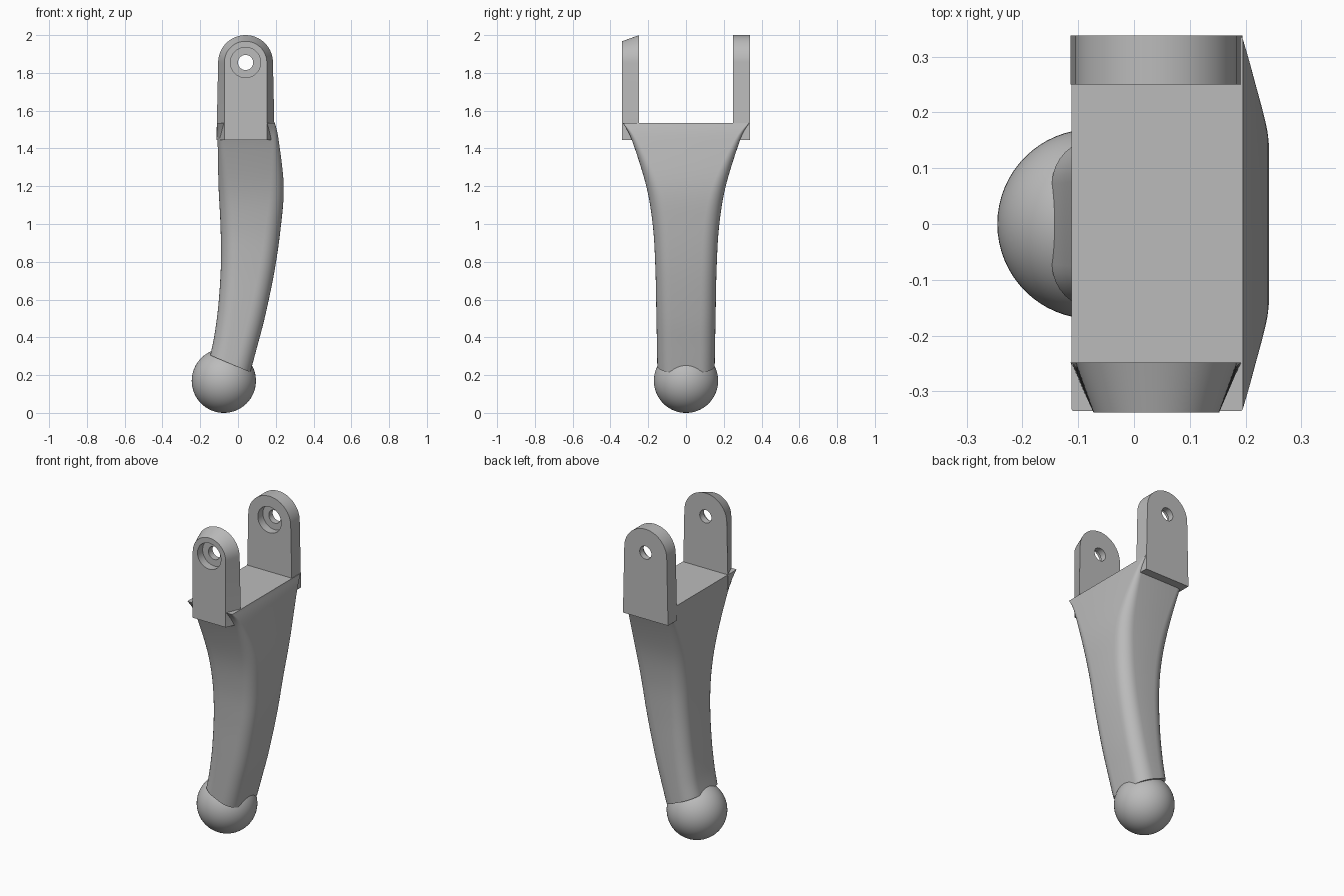
import bpy, bmesh
from math import pi, sin, cos, tan, atan, atan2

cube = bpy.data.objects.get("Cube")
if cube:
    bpy.data.objects.remove(cube)

grey = bpy.data.materials.new("plain grey")
grey.use_nodes = True
grey.diffuse_color = (0.5, 0.5, 0.5, 1)
grey.node_tree.nodes["Principled BSDF"].inputs["Base Color"].default_value = (0.5, 0.5, 0.5, 1)


def finish(obj, angle):
    obj.data.materials.append(grey)
    bpy.ops.object.select_all(action='DESELECT')
    obj.select_set(True)
    bpy.context.view_layer.objects.active = obj
    bpy.ops.object.shade_smooth_by_angle(angle=angle)


def loft(name, rings, closed=False, angle=0.6):
    """Skin equal-length rings; closed joins last to first, otherwise cap the ends."""
    bm = bmesh.new()
    loops = [[bm.verts.new(p) for p in ring] for ring in rings]
    n = len(rings[0])
    pairs = list(zip(loops, loops[1:]))
    if closed:
        pairs.append((loops[-1], loops[0]))
    else:
        bm.faces.new(loops[0])
        bm.faces.new(loops[-1])
    for a, b in pairs:
        for i in range(n):
            j = (i + 1) % n
            bm.faces.new((a[i], a[j], b[j], b[i]))
    bmesh.ops.recalc_face_normals(bm, faces=bm.faces)
    mesh = bpy.data.meshes.new(name)
    bm.to_mesh(mesh)
    bm.free()
    obj = bpy.data.objects.new(name, mesh)
    bpy.context.collection.objects.link(obj)
    finish(obj, angle)


# Curved handle body: left x, left z, right x, right z, half depth, corner radius
SECTIONS = [
    (-0.112, 1.535, 0.195, 1.535, 0.335, 0.004),
    (-0.108, 1.445, 0.215, 1.445, 0.287, 0.03),
    (-0.103, 1.2, 0.242, 1.2, 0.21, 0.07),
    (-0.093, 1.0, 0.226, 0.98, 0.175, 0.08),
    (-0.09, 0.8, 0.193, 0.75, 0.162, 0.08),
    (-0.103, 0.58, 0.143, 0.51, 0.157, 0.08),
    (-0.125, 0.41, 0.1, 0.345, 0.154, 0.08),
    (-0.147, 0.305, 0.065, 0.215, 0.152, 0.08),
]


def spline(points, steps):
    """Smooth curve through all the given tuples."""
    padded = [points[0]] + points + [points[-1]]
    out = []
    for p0, p1, p2, p3 in zip(padded, padded[1:], padded[2:], padded[3:]):
        for s in range(steps):
            t = s / steps
            out.append(tuple(
                b + 0.5 * t * (c - a + t * (2*a - 5*b + 4*c - d + t * (3*(b - c) + d - a)))
                for a, b, c, d in zip(p0, p1, p2, p3)))
    return out + [points[-1]]


def body_ring(xl, zl, xr, zr, half, rad):
    width = xr - xl
    ring = []
    for q, (sx, sy) in enumerate([(1, 1), (-1, 1), (-1, -1), (1, -1)]):
        for k in range(9):
            a = (q + k / 8) * pi / 2
            u = 0.5 + (sx * (width / 2 - rad) + rad * cos(a)) / width
            y = sy * (half - rad) + rad * sin(a)
            ring.append((xl + u * width, y, zl + u * (zr - zl)))
    return ring


loft("handle_body", [body_ring(*s) for s in spline(SECTIONS, 6)])

# Drilled lugs with a rounded top and a stepped bolt hole
CX, CZ, DROP = 0.04, 1.855, 0.41


def arch(r, flare):
    """Arch outline around the hole centre, widening by flare at the foot."""
    corner = atan(DROP / r)
    pts = [(r * cos(i * pi / 40), r * sin(i * pi / 40)) for i in range(41)]
    side = []
    for k in range(1, 11):
        z = r * tan(k / 10 * corner)
        side.append((r + flare * z / DROP, -z))
    foot = r + flare
    half = atan(foot / DROP)
    base = [(DROP * tan(half * k / 6), -DROP) for k in range(-5, 6)]
    return pts + [(-x, z) for x, z in side] + base + side[::-1]


def lug(name, y0, y1, front_r, front_flare):
    back = arch(0.145, 0.009)
    front = arch(front_r, front_flare)
    angles = [atan2(z, x) for x, z in back]

    def place(pts, y):
        return [(CX + x, y, CZ + z) for x, z in pts]

    def hole(r, y):
        return place([(r * cos(a), r * sin(a)) for a in angles], y)

    step = y0 + 0.05
    loft(name, [place(front, y0), place(back, y1), hole(0.04, y1), hole(0.04, step),
                hole(0.08, step), hole(0.08, y0)], closed=True, angle=0.45)


lug("front_lug", -0.338, -0.248, 0.1125, 0.0)
lug("back_lug", 0.25, 0.338, 0.145, 0.009)

# Ball at the lower end
bpy.ops.mesh.primitive_uv_sphere_add(segments=64, ring_count=32, radius=0.17,
                                     location=(-0.075, 0, 0.17))
ball = bpy.context.object
ball.name = "end_ball"
finish(ball, 0.6)
